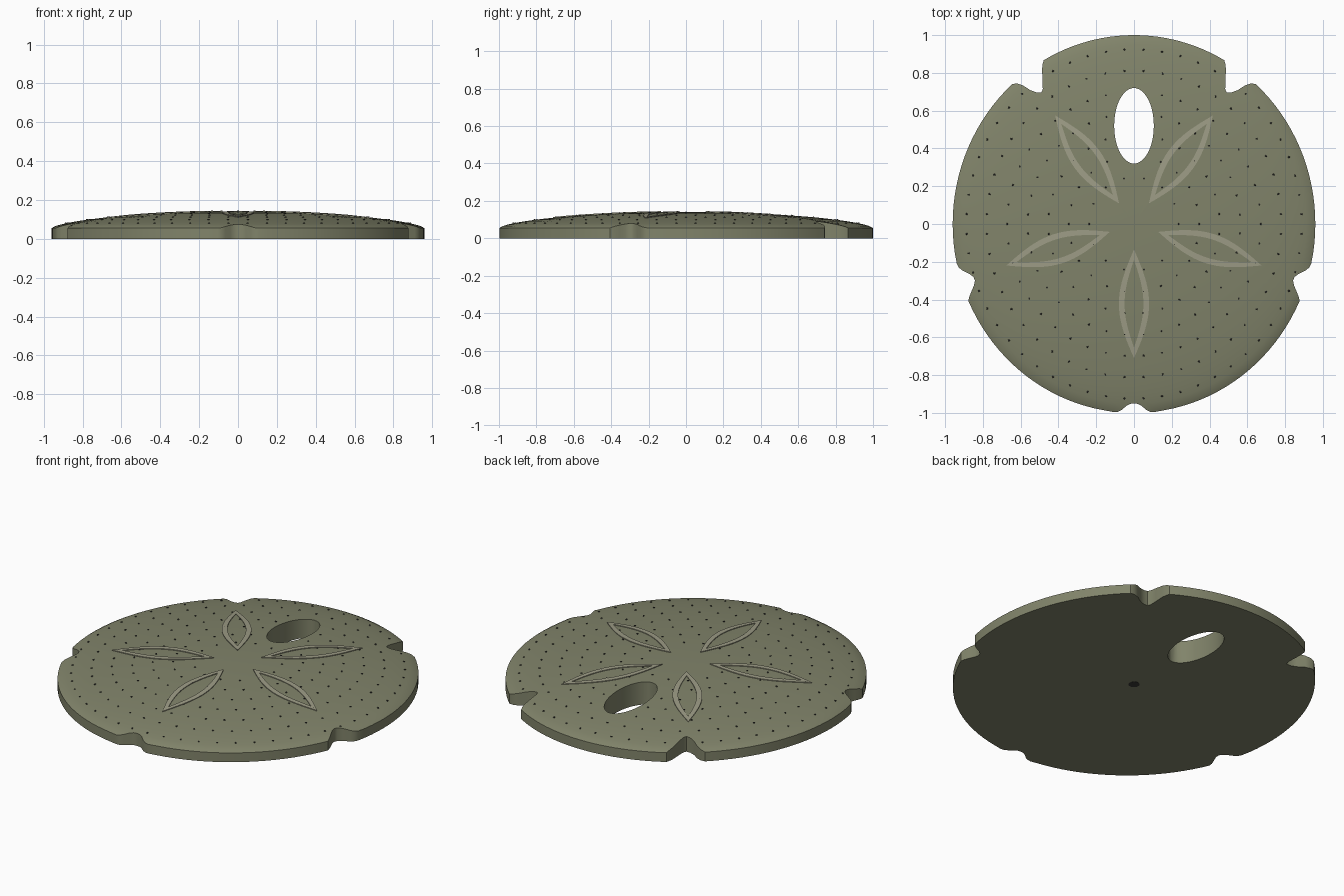
import bpy, bmesh
from math import sin, cos, pi, tau, atan2, radians, hypot

if "Cube" in bpy.data.objects:
    bpy.data.objects.remove(bpy.data.objects["Cube"])

AX, AY = 0.96, 1.0            # half sizes of the oval disc
HOLE = (0.0, 0.52, 0.105, 0.2)  # centre x, y and half sizes of the slot


def material(name, rgb):
    m = bpy.data.materials.new(name)
    m.diffuse_color = (*rgb, 1)
    m.use_nodes = True
    m.node_tree.nodes["Principled BSDF"].inputs["Base Color"].default_value = m.diffuse_color
    return m


def dome(x, y):
    q = max(0.0, 1 - (x / AX) ** 2 - (y / AY) ** 2)
    return 0.055 + 0.087 * q ** 0.65


def make(name, bm, mat=None):
    bmesh.ops.recalc_face_normals(bm, faces=bm.faces)
    me = bpy.data.meshes.new(name)
    bm.to_mesh(me)
    bm.free()
    ob = bpy.data.objects.new(name, me)
    bpy.context.collection.objects.link(ob)
    if mat:
        me.materials.append(mat)
    return ob


def smooth(ob):
    bpy.ops.object.select_all(action='DESELECT')
    ob.select_set(True)
    bpy.context.view_layer.objects.active = ob
    bpy.ops.object.shade_smooth_by_angle(angle=radians(35))


def arc(p, q, n):
    # oval rim points strictly between two notch corners
    a, b = (atan2(v[1] / AY, v[0] / AX) for v in (p, q))
    return [(AX * cos(a + (b - a) * i / n), AY * sin(a + (b - a) * i / n)) for i in range(1, n)]


olive = material("olive", (0.22, 0.23, 0.145))
pale = material("pale", (0.34, 0.335, 0.24))
dark = material("dark", (0.04, 0.04, 0.035))

# right half of the outline, bottom to top, with its notches
low = [(0, -0.95), (0.02, -0.952), (0.04, -0.963), (0.065, -0.984), (0.085, -0.994), (0.105, -0.996)]
side = [(0.877, -0.407), (0.872, -0.385), (0.86, -0.355), (0.847, -0.325), (0.842, -0.3),
        (0.85, -0.28), (0.875, -0.262), (0.91, -0.245), (0.928, -0.23), (0.938, -0.21)]
high = [(0.645, 0.741), (0.62, 0.744), (0.59, 0.735), (0.55, 0.709), (0.515, 0.696), (0.49, 0.697),
        (0.483, 0.715), (0.484, 0.76), (0.487, 0.82), (0.483, 0.85), (0.478, 0.867)]
top = (0, 1.0)
half = low + arc(low[-1], side[0], 20) + side + arc(side[-1], high[0], 20) + high + arc(high[-1], top, 12)
outline = half + [top] + [(-x, y) for x, y in reversed(half[1:])]

# domed disc with flat underside
bm = bmesh.new()
loops = []
for s in (0.1, 0.25, 0.4, 0.52, 0.63, 0.72, 0.8, 0.86, 0.91, 0.95, 0.98, 1.0):
    loops.append([bm.verts.new((x * s, y * s, dome(x * s, y * s))) for x, y in outline])
loops.append([bm.verts.new((x, y, 0)) for x, y in outline])
n = len(outline)
for a, b in zip(loops, loops[1:]):
    for i in range(n):
        j = (i + 1) % n
        bm.faces.new((a[i], b[i], b[j], a[j]))
crown = bm.verts.new((0, 0, dome(0, 0)))
for i in range(n):
    bm.faces.new((crown, loops[0][i], loops[0][(i + 1) % n]))
bm.faces.new(loops[-1])
body = make("disc_body", bm, olive)

# oval slot cut straight through
bm = bmesh.new()
bmesh.ops.create_cone(bm, cap_ends=True, segments=48, radius1=1, radius2=1, depth=1)
for v in bm.verts:
    v.co.x = v.co.x * HOLE[2] + HOLE[0]
    v.co.y = v.co.y * HOLE[3] + HOLE[1]
cutter = make("slot_cutter", bm, olive)
cutter.hide_render = True
mod = body.modifiers.new("slot", 'BOOLEAN')
mod.operation = 'DIFFERENCE'
mod.solver = 'EXACT'
mod.object = cutter
bpy.context.view_layer.objects.active = body
bpy.ops.object.modifier_apply(modifier=mod.name)
bpy.data.objects.remove(cutter)
smooth(body)

# five petal ridges: leaf-shaped ribbons draped over the dome
N = 20


def leaf(r0, r1, w, ang):
    pts = []
    for side_sign in (1, -1):
        for i in range(N):
            t = i / N if side_sign > 0 else 1 - i / N
            r, d = r0 + (r1 - r0) * t, side_sign * w * sin(pi * t)
            pts.append((r * cos(ang) - d * sin(ang), r * sin(ang) + d * cos(ang)))
    return pts


for k in range(5):
    ang = radians(-90 + 72 * k)
    outer, inner = leaf(0.135, 0.71, 0.08, ang), leaf(0.19, 0.655, 0.05, ang)
    bm = bmesh.new()
    rows = [[bm.verts.new((x, y, dome(x, y) + dz)) for x, y in pts]
            for pts, dz in ((outer, -0.004), (outer, 0.004), (inner, 0.004), (inner, -0.004))]
    for a, b in zip(rows, rows[1:] + rows[:1]):
        for i in range(2 * N):
            j = (i + 1) % (2 * N)
            bm.faces.new((a[i], a[j], b[j], b[i]))
    smooth(make(f"petal_{k + 1}", bm, pale))


# small dark pores in oval rings, skipping the slot and notches
def clear(x, y):
    if hypot((x - HOLE[0]) / (HOLE[2] + 0.015), (y - HOLE[1]) / (HOLE[3] + 0.015)) < 1:
        return False
    a = atan2(y, x)
    near = min(outline, key=lambda p: abs((atan2(p[1], p[0]) - a + pi) % tau - pi))
    return hypot(x, y) < hypot(*near) - 0.015


bm = bmesh.new()
for ring in range(7):
    r = 0.925 - 0.113 * ring
    count = 2 * round(tau * r / 0.105 / 2)
    for i in range(count):
        a = pi / 2 + tau * (i + 0.5) / count
        x, y = AX * r * cos(a), AY * r * sin(a)
        if clear(x, y):
            made = bmesh.ops.create_icosphere(bm, subdivisions=1, radius=0.006)
            for v in made["verts"]:
                v.co.x += x
                v.co.y += y
                v.co.z = v.co.z * 0.7 + dome(x, y) + 0.001
make("pores", bm, dark)

# mouth on the underside
bm = bmesh.new()
bmesh.ops.create_cone(bm, cap_ends=True, segments=24, radius1=0.03, radius2=0.03, depth=0.006)
bmesh.ops.translate(bm, verts=bm.verts, vec=(0, 0, 0.002))
make("mouth", bm, dark)
